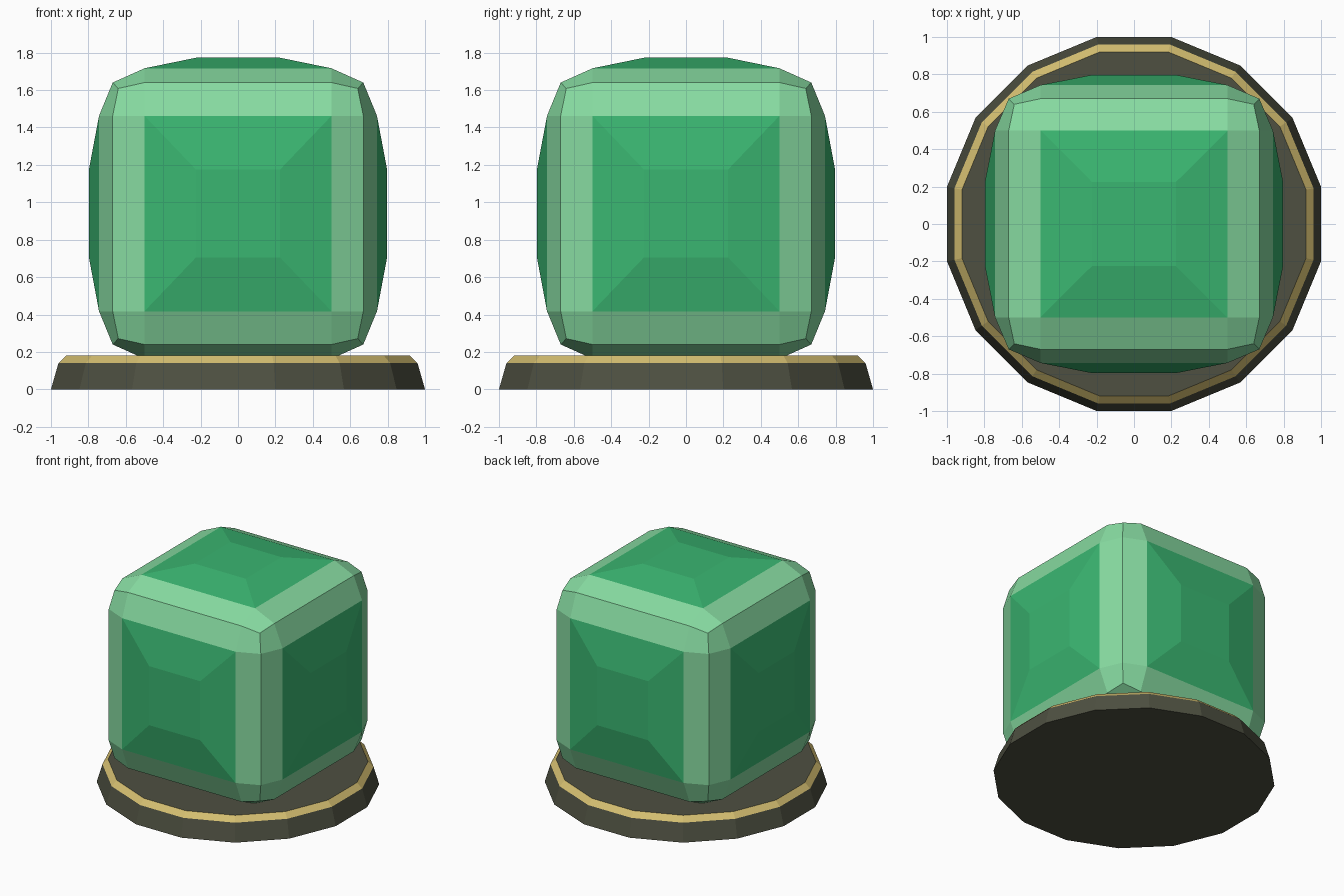
import bpy, bmesh, math
from mathutils import Matrix, Vector

cube = bpy.data.objects.get("Cube")
if cube:
    bpy.data.objects.remove(cube, do_unlink=True)


def material(name, rgb):
    lin = [(c / 255 / 12.92) if c < 11 else ((c / 255 + 0.055) / 1.055) ** 2.4 for c in rgb]
    mat = bpy.data.materials.new(name)
    mat.use_nodes = True
    mat.diffuse_color = (*lin, 1)
    mat.node_tree.nodes["Principled BSDF"].inputs["Base Color"].default_value = (*lin, 1)
    return mat


def finish(bm, name, mats):
    bmesh.ops.remove_doubles(bm, verts=bm.verts, dist=0.001)
    bmesh.ops.recalc_face_normals(bm, faces=bm.faces)
    mesh = bpy.data.meshes.new(name)
    bm.to_mesh(mesh)
    bm.free()
    for mat in mats:
        mesh.materials.append(mat)
    obj = bpy.data.objects.new(name, mesh)
    bpy.context.collection.objects.link(obj)
    return obj


green = material("gem green", (58, 182, 113))
pale = material("pale green bevel", (135, 219, 161))
gold = material("gold trim", (212, 190, 112))
dark = material("dark olive", (78, 80, 65))

# Base plate: sixteen-sided stack of rings with a gold chamfer
SIDES = 16
bm = bmesh.new()
rings = []
for apothem, z in ((1.0, 0), (0.96, 0.14), (0.92, 0.18)):
    r = apothem / math.cos(math.pi / SIDES)
    angles = [(i + 0.5) * math.tau / SIDES for i in range(SIDES)]
    rings.append([bm.verts.new((r * math.cos(a), r * math.sin(a), z)) for a in angles])
for level in range(2):
    lo, hi = rings[level], rings[level + 1]
    for i in range(SIDES):
        j = (i + 1) % SIDES
        bm.faces.new((lo[i], lo[j], hi[j], hi[i])).material_index = level
bm.faces.new(rings[0][::-1])
bm.faces.new(rings[2])
finish(bm, "base_plate", [dark, gold])

# Gem: one faceted side, turned onto all six directions
INNER, PANEL, EDGE, CORNER = 0.225, 0.5, 0.67, 0.64
CROWN, RIM = 0.797, 0.743
turns = [Matrix.Rotation(i * math.pi / 2, 3, "X") for i in range(4)]
turns += [Matrix.Rotation(s * math.pi / 2, 3, "Y") for s in (-1, 1)]
bm = bmesh.new()


def facet(points, turn, index):
    verts = [bm.verts.new(turn @ Vector(p)) for p in points]
    bm.faces.new(verts).material_index = index


for turn in turns:
    facet([(x * INNER, y * INNER, CROWN) for x, y in ((-1, -1), (1, -1), (1, 1), (-1, 1))], turn, 0)
    for i in range(4):
        spin = turn @ Matrix.Rotation(i * math.pi / 2, 3, "Z")
        a, b = (PANEL, -PANEL, RIM), (PANEL, PANEL, RIM)
        c, d = (EDGE, PANEL, EDGE), (EDGE, -PANEL, EDGE)
        facet([(INNER, -INNER, CROWN), a, b, (INNER, INNER, CROWN)], spin, 0)
        facet([a, d, c, b], spin, 1)
        facet([b, c, (CORNER, CORNER, CORNER), (PANEL, EDGE, EDGE)], spin, 1)
bmesh.ops.transform(bm, matrix=Matrix.Translation((0, 0, 0.94)) @ Matrix.Diagonal((1, 1, 1.045, 1)), verts=bm.verts)
finish(bm, "faceted_gem", [green, pale])
